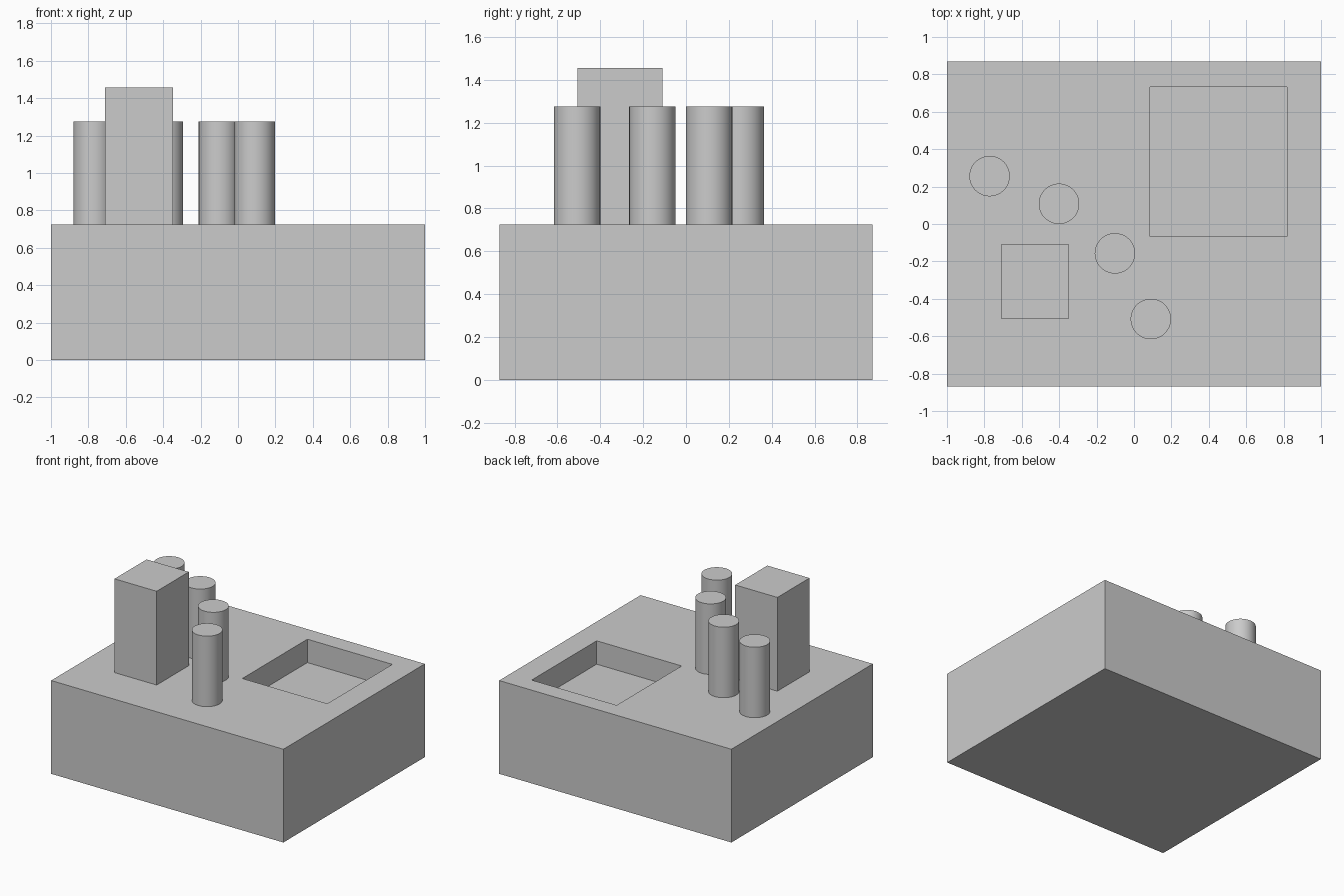
import bpy
import math

if "Cube" in bpy.data.objects:
    bpy.data.objects.remove(bpy.data.objects["Cube"], do_unlink=True)

grey = bpy.data.materials.new("plain_grey")
grey.use_nodes = True
colour = (0.6, 0.6, 0.6, 1)
grey.diffuse_color = colour
grey.node_tree.nodes["Principled BSDF"].inputs["Base Color"].default_value = colour

DECK = 0.726     # top of the base
POST_TOP = 1.275
POST_RADIUS = 0.108


def box(name, x, y, z):
    """Box spanning the given (low, high) ranges."""
    spans = (x, y, z)
    bpy.ops.mesh.primitive_cube_add(size=1, location=[(a + b) / 2 for a, b in spans])
    ob = bpy.context.object
    ob.name = name
    ob.scale = [b - a for a, b in spans]
    bpy.ops.object.transform_apply(location=False, rotation=False, scale=True)
    ob.data.materials.append(grey)
    return ob


# Base block with a square pocket sunk into its top
base = box("base", (-1, 1), (-0.87, 0.87), (0, DECK))
cutter = box("pocket_cutter", (0.085, 0.817), (-0.068, 0.732), (DECK - 0.182, DECK + 0.2))
cut = base.modifiers.new("pocket", 'BOOLEAN')
cut.operation = 'DIFFERENCE'
cut.solver = 'EXACT'
cut.object = cutter
bpy.context.view_layer.objects.active = base
bpy.ops.object.modifier_apply(modifier=cut.name)
bpy.data.objects.remove(cutter, do_unlink=True)

# Square tower
box("tower", (-0.71, -0.347), (-0.505, -0.11), (DECK, 1.456))

# Row of round posts
for i, (x, y) in enumerate([(-0.772, 0.256), (-0.401, 0.108), (-0.102, -0.157), (0.09, -0.508)]):
    bpy.ops.mesh.primitive_cylinder_add(
        vertices=64, radius=POST_RADIUS, depth=POST_TOP - DECK,
        location=(x, y, (POST_TOP + DECK) / 2))
    post = bpy.context.object
    post.name = f"post_{i + 1}"
    post.data.materials.append(grey)
    bpy.ops.object.shade_smooth_by_angle(angle=math.radians(30))
